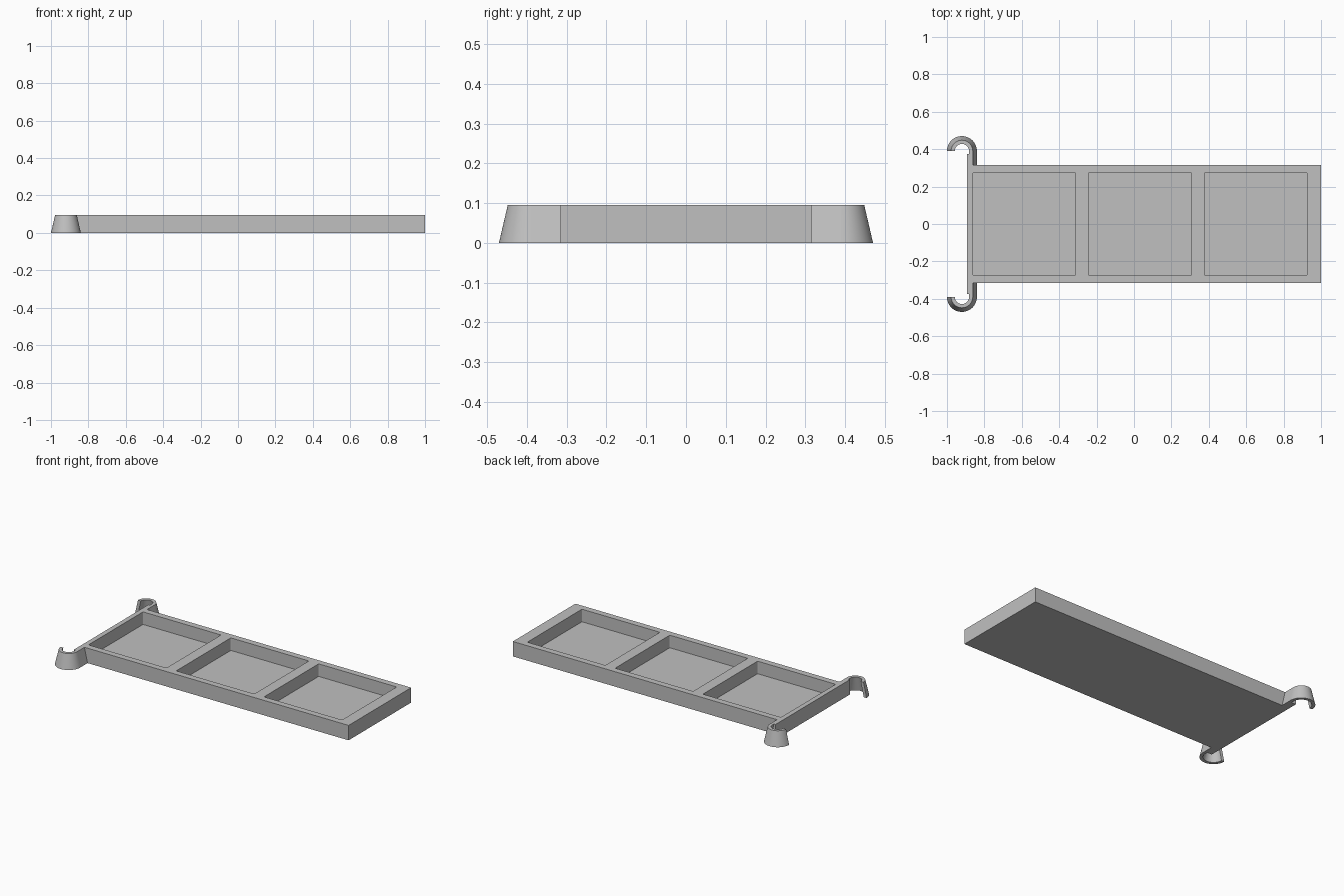
import bpy, bmesh, math
from mathutils import Matrix

old = bpy.data.objects.get("Cube")
if old:
    bpy.data.objects.remove(old)

grey = bpy.data.materials.new("plain grey")
grey.use_nodes = True
colour = (0.53, 0.53, 0.53, 1)
grey.diffuse_color = colour
grey.node_tree.nodes["Principled BSDF"].inputs["Base Color"].default_value = colour

HEIGHT = 0.095
FLOOR = 0.015


def make_object(name, bm):
    bmesh.ops.recalc_face_normals(bm, faces=bm.faces)
    mesh = bpy.data.meshes.new(name)
    bm.to_mesh(mesh)
    bm.free()
    mesh.materials.append(grey)
    obj = bpy.data.objects.new(name, mesh)
    bpy.context.collection.objects.link(obj)
    return obj


def add_box(bm, x0, x1, y0, y1, z0, z1):
    size = Matrix.Diagonal((x1 - x0, y1 - y0, z1 - z0, 1))
    centre = Matrix.Translation(((x0 + x1) / 2, (y0 + y1) / 2, (z0 + z1) / 2))
    bmesh.ops.create_cube(bm, size=1, matrix=centre @ size)


def loft(bm, sections):
    """Skin a row of closed sections and cap both ends."""
    rings = [[bm.verts.new(p) for p in s] for s in sections]
    n = len(rings[0])
    for a, b in zip(rings, rings[1:]):
        for i in range(n):
            j = (i + 1) % n
            bm.faces.new((a[i], a[j], b[j], b[i]))
    bm.faces.new(rings[0])
    bm.faces.new(rings[-1])


# Tray body
bm = bmesh.new()
add_box(bm, -0.893, 1, -0.315, 0.315, 0, HEIGHT)
tray = make_object("tray", bm)

# Three square pockets with slightly rounded corners
bm = bmesh.new()
for x in (-0.862, -0.243, 0.376):
    add_box(bm, x, x + 0.55, -0.275, 0.275, FLOOR, HEIGHT + 0.1)
upright = [e for e in bm.edges if abs(e.verts[0].co.z - e.verts[1].co.z) > 0.01]
bmesh.ops.bevel(bm, geom=upright, offset=0.006, segments=3, profile=0.5, affect='EDGES')
cutter = make_object("pocket_cutter", bm)
cut = tray.modifiers.new("pockets", 'BOOLEAN')
cut.operation = 'DIFFERENCE'
cut.solver = 'EXACT'
cut.object = cutter
bpy.context.view_layer.update()
graph = bpy.context.evaluated_depsgraph_get()
tray.data = bpy.data.meshes.new_from_object(tray.evaluated_get(graph))
tray.modifiers.clear()
bpy.data.objects.remove(cutter)

# Flared hooks on the right end, one at the front and one at the back
CX, CY = -0.92, 0.39
WALL = [(0.06, 0), (0.08, 0), (0.058, HEIGHT), (0.038, HEIGHT)]
STEPS = 28
for side, name in ((1, "back_hook"), (-1, "front_hook")):
    bm = bmesh.new()
    sections = []
    for i in range(STEPS + 1):
        a = math.pi * (1 - i / STEPS)
        sections.append([(CX + r * math.cos(a), side * (CY + r * math.sin(a)), z)
                         for r, z in WALL])
    loft(bm, sections)
    # Straight arm joining the curl to the tray
    arm = [(-0.893, 0), (CX + 0.08, 0), (CX + 0.058, HEIGHT), (-0.893, HEIGHT)]
    loft(bm, [[(x, side * y, z) for x, z in arm] for y in (0.313, 0.374)])
    curl = [(CX + r, z) for r, z in WALL]
    loft(bm, [[(x, side * y, z) for x, z in curl] for y in (0.374, CY)])
    hook = make_object(name, bm)
    bpy.ops.object.select_all(action='DESELECT')
    hook.select_set(True)
    bpy.context.view_layer.objects.active = hook
    bpy.ops.object.shade_smooth_by_angle(angle=math.radians(30))
